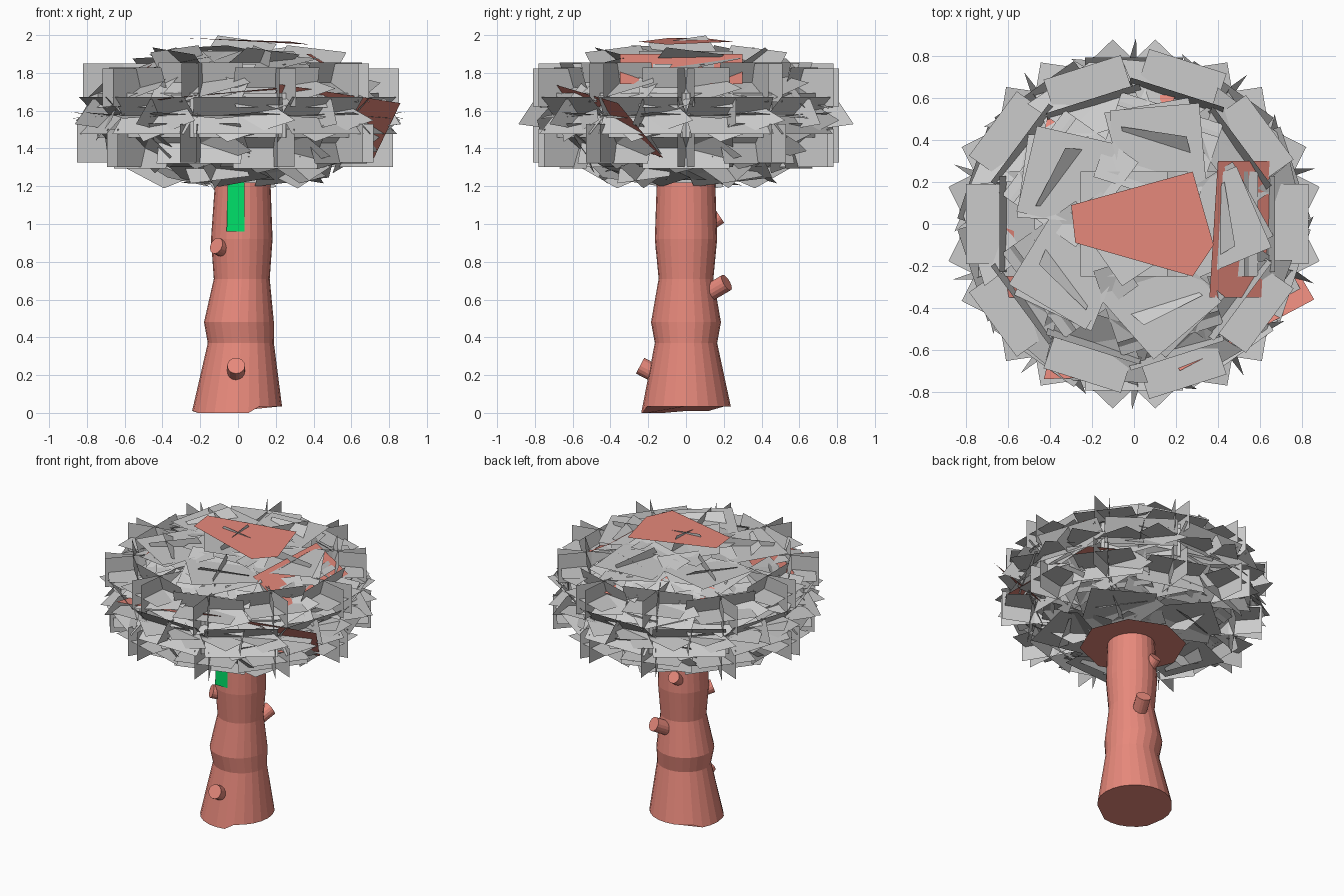
import bpy, bmesh, math
from mathutils import Vector, Matrix

if "Cube" in bpy.data.objects:
    bpy.data.objects.remove(bpy.data.objects["Cube"])


def material(name, rgb):
    m = bpy.data.materials.new(name)
    m.diffuse_color = (*rgb, 1)
    m.use_nodes = True
    m.node_tree.nodes["Principled BSDF"].inputs["Base Color"].default_value = m.diffuse_color
    return m


PINK = material("bark_pink", (0.80, 0.25, 0.20))
GREEN = material("moss_green", (0.0, 0.75, 0.14))


def finish(bm, name, mat=None):
    me = bpy.data.meshes.new(name)
    bm.to_mesh(me)
    bm.free()
    ob = bpy.data.objects.new(name, me)
    bpy.context.collection.objects.link(ob)
    if mat:
        me.materials.append(mat)
    return ob


def poly_object(name, polys, mat):
    bm = bmesh.new()
    for pts in polys:
        bm.faces.new([bm.verts.new(p) for p in pts])
    return finish(bm, name, mat)


# Trunk: stacked rings (z, centre x, radius x, radius y)
SIDES = 24
rings = [(0.01, -0.005, 0.238, 0.237), (0.37, 0.015, 0.175, 0.165),
         (0.48, 0.005, 0.185, 0.185), (0.71, 0.02, 0.148, 0.145),
         (0.92, 0.02, 0.163, 0.165), (1.22, 0.025, 0.147, 0.155)]
bm = bmesh.new()
loops = []
for i, (z, cx, rx, ry) in enumerate(rings):
    loop = []
    for k in range(SIDES):
        a = 2 * math.pi * k / SIDES
        x, y = cx + rx * math.cos(a), ry * math.sin(a)
        zz = z
        if i == 0 and (x > 0.09 or y > 0.12):   # uneven foot
            zz = 0.035
        elif i == 0 and y < -0.1:
            zz = 0.0
        loop.append(bm.verts.new((x, y, zz)))
    loops.append(loop)
for lo, hi in zip(loops, loops[1:]):
    for k in range(SIDES):
        n = (k + 1) % SIDES
        bm.faces.new((lo[k], lo[n], hi[n], hi[k]))
bm.faces.new(loops[0][::-1])
bm.faces.new(loops[-1])
finish(bm, "trunk", PINK)


# Cut branch stubs
def stub(name, start, end, r=0.047):
    a, b = Vector(start), Vector(end)
    bm = bmesh.new()
    rot = (b - a).to_track_quat('Z', 'Y').to_matrix().to_4x4()
    bmesh.ops.create_cone(bm, cap_ends=True, segments=16, radius1=r, radius2=r,
                          depth=(b - a).length,
                          matrix=Matrix.Translation((a + b) / 2) @ rot)
    finish(bm, name, PINK)


stub("stub_front", (-0.01, -0.12, 0.185), (-0.01, -0.243, 0.25))
stub("stub_back_low", (0.03, 0.06, 0.60), (0.10, 0.215, 0.69))
stub("stub_back_high", (-0.03, 0.06, 0.96), (-0.03, 0.18, 1.04), 0.04)
stub("stub_left", (-0.02, -0.03, 0.84), (-0.115, -0.13, 0.885), 0.044)

# Moss strip hanging on the front of the trunk
poly_object("moss_strip", [[(-0.06, -0.168, 0.96), (0.035, -0.168, 0.96),
                            (0.035, -0.165, 1.22), (-0.055, -0.165, 1.22)]], GREEN)

# Leaf canopy: crossing square cards on every point of a squashed icosphere
RADIUS, SQUASH, MID = 0.70, 0.47, 1.575
guide = bmesh.new()
bmesh.ops.create_icosphere(guide, subdivisions=2, radius=1)
dirs = [v.co.normalized() for v in guide.verts]
guide.free()
Z = Vector((0, 0, 1))


def card(bm, centre, u, v, half, spin=0.0):
    u, v = u.normalized(), v.normalized()
    c, s = math.cos(spin), math.sin(spin)
    u, v = u * c + v * s, v * c - u * s
    pts = [centre + (u * p + v * q) * half
           for p, q in ((-1, -1), (1, -1), (1, 1), (-1, 1))]
    bm.faces.new([bm.verts.new((p.x * 1.02, p.y, MID + p.z * SQUASH)) for p in pts])


bm = bmesh.new()
for n in dirs:
    up = Z if abs(n.z) < 0.99 else Vector((1, 0, 0))
    t = up.cross(n).normalized()
    w = n.cross(t)
    c = n * RADIUS
    h = t.cross(up)                       # level outward direction
    card(bm, c, t, w, 0.25)               # card facing outward
    lean = 0.3 if n.z >= 0 else -0.3
    card(bm, c, t + n * 0.25, w - n * 0.25, 0.22, 0.6)
    if abs(n.z) < 0.2:                    # widest ring: paired outward points
        card(bm, c, n, Z + t * 0.1, 0.15, 0.3)
        for side in (-1, 1):
            card(bm, c + t * side * 0.10, n + Z * 0.2 * side, t, 0.13, math.pi / 4)
            card(bm, c, t, Z + n * 0.45 * side, 0.23)
    elif abs(n.z) < 0.7:                  # shoulder rings: upright cards
        for side in (-1, 1):
            card(bm, c, h + t * 0.22 * side, Z, 0.215)
        card(bm, c, t, Z + h * lean * 0.5, 0.23)
        card(bm, c, h, t, 0.19)
    else:                                 # crown and underside: flatter cards
        level = n - Z * n.z if abs(n.z) < 0.99 else Vector((0, 1, 0))
        s = 1 if n.z > 0 else -1
        top = Vector((c.x, c.y, s * (abs(c.z) + 0.06)))
        card(bm, top, level, t, 0.21, 0.4)
        card(bm, c, n, w, 0.16, 0.3)
        card(bm, c, n, t, 0.16, 0.3)
finish(bm, "leaf_canopy")

# Bark-coloured cards showing through the leaves
poly_object("bark_cards", [
    [(-0.30, 0.09, 1.985), (-0.28, -0.09, 1.985), (0.28, -0.25, 1.965),
     (0.38, -0.10, 1.95), (0.28, 0.25, 1.965)],
    [(0.01 + 0.34 * math.cos(a * math.pi / 4), 0.34 * math.sin(a * math.pi / 4), 1.19)
     for a in range(8)],
    [(0.86, -0.36, 1.64), (0.22, -0.70, 1.74), (0.10, -0.55, 1.50), (0.72, -0.12, 1.35)],
    [(-0.43, -0.74, 1.66), (0.20, -0.72, 1.72), (0.25, -0.40, 1.70), (-0.35, -0.40, 1.64)],
    [(0.30, -0.64, 1.48), (0.72, -0.40, 1.48), (0.72, 0.40, 1.48), (0.30, 0.64, 1.48)],
    [(-0.45, 0.32, 1.83), (0.10, 0.34, 1.88), (0.20, 0.62, 1.74), (-0.40, 0.58, 1.72)],
    [(0.36, -0.35, 1.90), (0.40, 0.30, 1.90), (0.66, 0.30, 1.74), (0.62, -0.35, 1.74)],
    [(-0.45, -0.35, 1.85), (-0.40, -0.10, 1.88), (-0.66, 0.0, 1.72), (-0.60, -0.35, 1.72)],
], PINK)
